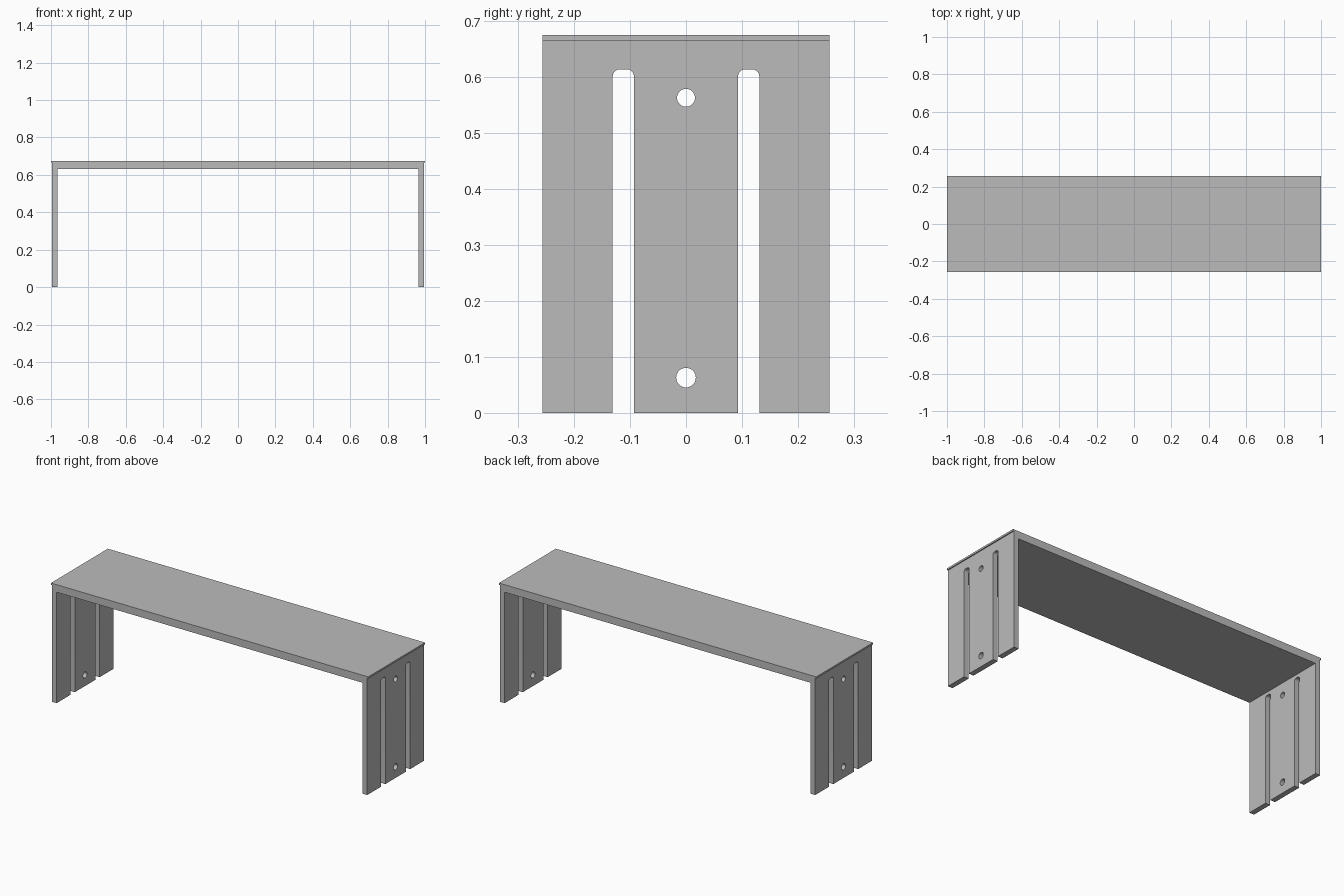
import bpy
import math
from mathutils import Matrix

cube = bpy.data.objects.get("Cube")
if cube:
    bpy.data.objects.remove(cube, do_unlink=True)

HALF_DEPTH = 0.256
LIP_Z, TOP_Z = 0.665, 0.675
LEG_OUT, LEG_IN = 0.994, 0.964

grey = bpy.data.materials.new("plain_grey")
grey.use_nodes = True
colour = (0.5, 0.5, 0.5, 1)
grey.diffuse_color = colour
grey.node_tree.nodes["Principled BSDF"].inputs["Base Color"].default_value = colour


def arc(cx, cy, r, start, end, steps):
    angles = [math.radians(start + (end - start) * i / steps) for i in range(steps + 1)]
    return [(cx + r * math.cos(a), cy + r * math.sin(a)) for a in angles]


def extrude_outlines(name, outlines, thickness, matrix):
    """Fill closed outlines (inner ones become holes) and give them thickness."""
    curve = bpy.data.curves.new(name + "_profile", "CURVE")
    curve.dimensions = "2D"
    curve.fill_mode = "BOTH"
    curve.extrude = thickness / 2
    for points in outlines:
        spline = curve.splines.new("POLY")
        spline.points.add(len(points) - 1)
        for point, (x, y) in zip(spline.points, points):
            point.co = (x, y, 0, 1)
        spline.use_cyclic_u = True
    helper = bpy.data.objects.new(name + "_helper", curve)
    bpy.context.scene.collection.objects.link(helper)
    bpy.context.view_layer.update()
    evaluated = helper.evaluated_get(bpy.context.evaluated_depsgraph_get())
    mesh = bpy.data.meshes.new_from_object(evaluated)
    bpy.data.objects.remove(helper, do_unlink=True)
    mesh.transform(matrix)
    mesh.materials.clear()
    mesh.materials.append(grey)
    obj = bpy.data.objects.new(name, mesh)
    bpy.context.scene.collection.objects.link(obj)
    bpy.ops.object.select_all(action="DESELECT")
    obj.select_set(True)
    bpy.context.view_layer.objects.active = obj
    bpy.ops.object.shade_smooth_by_angle(angle=math.radians(30))
    return obj


# Side panel outline: two open slots with rounded upper corners
SLOT_IN, SLOT_OUT, SLOT_TOP, R = 0.093, 0.131, 0.614, 0.013
outline = [(-HALF_DEPTH, LIP_Z), (-HALF_DEPTH, 0)]
for left, right in ((-SLOT_OUT, -SLOT_IN), (SLOT_IN, SLOT_OUT)):
    outline.append((left, 0))
    outline += arc(left + R, SLOT_TOP - R, R, 180, 90, 8)
    outline += arc(right - R, SLOT_TOP - R, R, 90, 0, 8)
    outline.append((right, 0))
outline += [(HALF_DEPTH, 0), (HALF_DEPTH, LIP_Z)]

# Bolt holes near the top and bottom of each panel
holes = [arc(0, z, r, 0, 360 - 360 / 32, 31) for z, r in ((0.563, 0.016), (0.063, 0.0175))]

upright = Matrix(((0, 0, 1, 0), (1, 0, 0, 0), (0, 1, 0, 0), (0, 0, 0, 1)))
for name, side in (("left_side_panel", 1), ("right_side_panel", -1)):
    place = Matrix.Translation((side * (LEG_OUT + LEG_IN) / 2, 0, 0)) @ upright
    extrude_outlines(name, [outline] + holes, LEG_OUT - LEG_IN, place)

# Top board: underside sits between the panels, thin lip overhangs them
board = [(-LEG_IN, 0.632), (LEG_IN, 0.632), (LEG_IN, LIP_Z), (1, LIP_Z),
         (1, TOP_Z), (-1, TOP_Z), (-1, LIP_Z), (-LEG_IN, LIP_Z)]
extrude_outlines("top_board", [board], 2 * HALF_DEPTH, Matrix.Rotation(math.pi / 2, 4, "X"))
